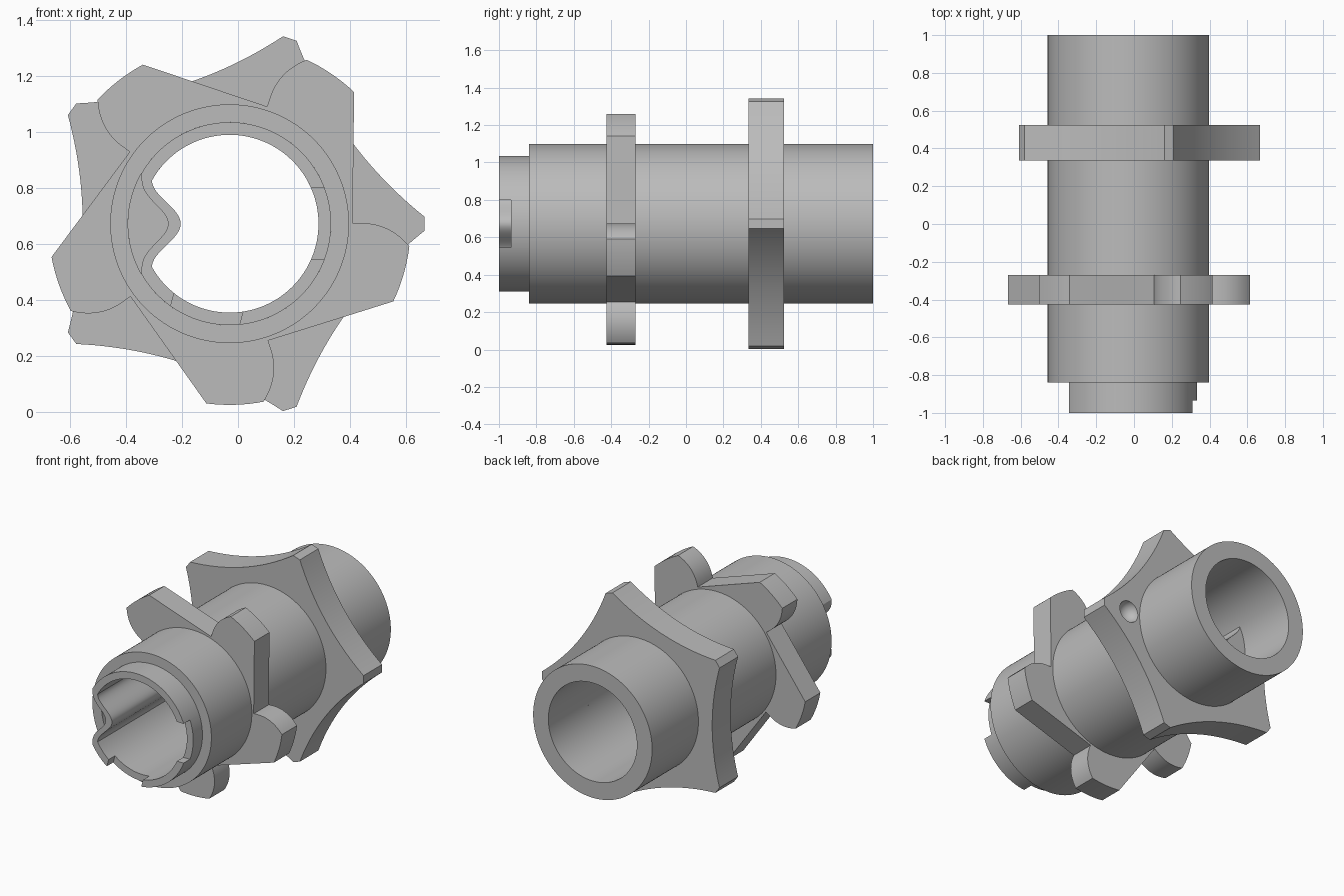
import bpy, bmesh, math
from math import sin, cos, pi, radians
from mathutils import Vector

CX, CZ = -0.03, 0.672          # long axis of the tube
BORE, NECK, BODY = 0.318, 0.363, 0.427

old = bpy.data.objects.get("Cube")
if old:
    bpy.data.objects.remove(old, do_unlink=True)

grey = bpy.data.materials.new("plain grey")
grey.use_nodes = True
grey.diffuse_color = (0.5, 0.5, 0.5, 1)
grey.node_tree.nodes["Principled BSDF"].inputs["Base Color"].default_value = (0.5, 0.5, 0.5, 1)


def finish(name, bm):
    bmesh.ops.recalc_face_normals(bm, faces=bm.faces)
    mesh = bpy.data.meshes.new(name)
    bm.to_mesh(mesh)
    bm.free()
    mesh.materials.append(grey)
    ob = bpy.data.objects.new(name, mesh)
    bpy.context.collection.objects.link(ob)
    return ob


def ring(name, outer, inner, y0, y1):
    """Hollow prism along y between two cross-section loops of equal length."""
    bm = bmesh.new()
    loops = [[bm.verts.new((u + CX, y, v + CZ)) for u, v in pts]
             for pts, y in ((outer, y0), (outer, y1), (inner, y1), (inner, y0))]
    n = len(outer)
    for k in range(4):
        a, b = loops[k], loops[(k + 1) % 4]
        for i in range(n):
            j = (i + 1) % n
            bm.faces.new((a[i], a[j], b[j], b[i]))
    return finish(name, bm)


def activate(ob):
    bpy.ops.object.select_all(action='DESELECT')
    ob.select_set(True)
    bpy.context.view_layer.objects.active = ob


def cut(ob, cutter):
    cutter.hide_render = True
    mod = ob.modifiers.new("cut", 'BOOLEAN')
    mod.operation, mod.solver, mod.object = 'DIFFERENCE', 'EXACT', cutter
    activate(ob)
    bpy.ops.object.modifier_apply(modifier=mod.name)
    bpy.data.objects.remove(cutter, do_unlink=True)


def circle(r, n=128):
    return [(r * cos(2 * pi * i / n), r * sin(2 * pi * i / n)) for i in range(n)]


def dented(r, half, peak, power):
    """Circle whose -x side is pushed inward in a smooth wave."""
    a = pi - math.asin(half / r)
    pts = [(r * cos(-a + 2 * a * i / 100), r * sin(-a + 2 * a * i / 100)) for i in range(101)]
    base = r * cos(a)
    for i in range(1, 32):
        v = half * (1 - i / 16)
        w = (0.5 + 0.5 * cos(pi * v / half)) ** power
        pts.append((base + (peak - base) * w, v))
    return pts


def bow(p, q, sag, n=16):
    """Curve from p up to (not including) q, bulging to the right by sag."""
    p, q = Vector(p), Vector(q)
    d = (q - p).normalized()
    side = Vector((d.y, -d.x))
    return [p.lerp(q, i / n) + side * sag * 4 * (i / n) * (1 - i / n) for i in range(n)]


def polar(r, deg):
    return Vector((r * cos(radians(deg)), r * sin(radians(deg))))


def around(points):
    """Repeat one fifth of an outline about the axis."""
    out = []
    for k in range(5):
        c, s = cos(k * 2 * pi / 5), sin(k * 2 * pi / 5)
        out += [(p[0] * c - p[1] * s, p[0] * s + p[1] * c) for p in points]
    return out


def flange(name, outline, y0, y1):
    inner = [tuple(Vector(p).normalized() * (BODY - 0.02)) for p in outline]
    return ring(name, outline, inner, y0, y1)


# Tube: front sleeve around the liner, then a thick rear section
RIB_END = 0.60
sleeve = ring("outer_sleeve", circle(BODY), circle(NECK), -0.84, RIB_END)
rear = ring("rear_tube", circle(BODY), circle(BORE), RIB_END, 1.0)

# Liner with an inward key rib; the rib is solid at its rear end
wave_in = dented(BORE, 0.155, -0.175, 1.0)
wave_out = dented(NECK, 0.18, -0.22, 1.6)
round_out = [tuple(Vector(p).normalized() * NECK) for p in wave_out]
liner = ring("keyed_liner", wave_out, wave_in, -1.0, RIB_END - 0.06)
rib_end = ring("key_rib_end", round_out, wave_in, RIB_END - 0.06, RIB_END)

# Three slots in the front rim
for deg in (0, 105, -105):
    bm = bmesh.new()
    bmesh.ops.create_cube(bm, size=1)
    d = polar(0.34, deg)
    for v in bm.verts:
        p = Vector((v.co.x * 0.24, v.co.z * 0.255))
        c, s = cos(radians(deg)), sin(radians(deg))
        v.co = (CX + d.x + p.x * c - p.y * s, -1.0 + v.co.y * 0.13,
                CZ + d.y + p.x * s + p.y * c)
    cut(liner, finish("slot_cutter", bm))

# Front pinwheel flange: straight flank, round tip, bulging back
start, corner = (0.44, 0.0), polar(0.648, 46.6)
tip_end, following = polar(0.648, 64.8), polar(0.44, 72)
blade = (bow(start, corner, 0, 12)
         + [polar(0.648, 46.6 + 18.2 * i / 8) for i in range(8)]
         + bow(tip_end, following, 0.03, 14))
pinwheel = flange("front_pinwheel_flange", around(blade), -0.425, -0.27)

# Rear star flange: blunt tips joined by hollow sides
blunt = bow(polar(0.697, -2.1), polar(0.697, 2.1), 0, 2)
hollow = bow(polar(0.697, 2.1), polar(0.697, 69.9), -0.053, 24)
star = flange("rear_star_flange", around(blunt + hollow), 0.335, 0.525)

# Index dimple on the back of the star's +x tip
bm = bmesh.new()
bmesh.ops.create_uvsphere(bm, u_segments=32, v_segments=16, radius=0.07)
bmesh.ops.translate(bm, verts=bm.verts, vec=(CX + 0.51, 0.535, CZ))
cut(star, finish("dimple_cutter", bm))

for ob in (sleeve, rear, liner, rib_end, pinwheel, star):
    activate(ob)
    bpy.ops.object.shade_smooth_by_angle(angle=radians(25))
